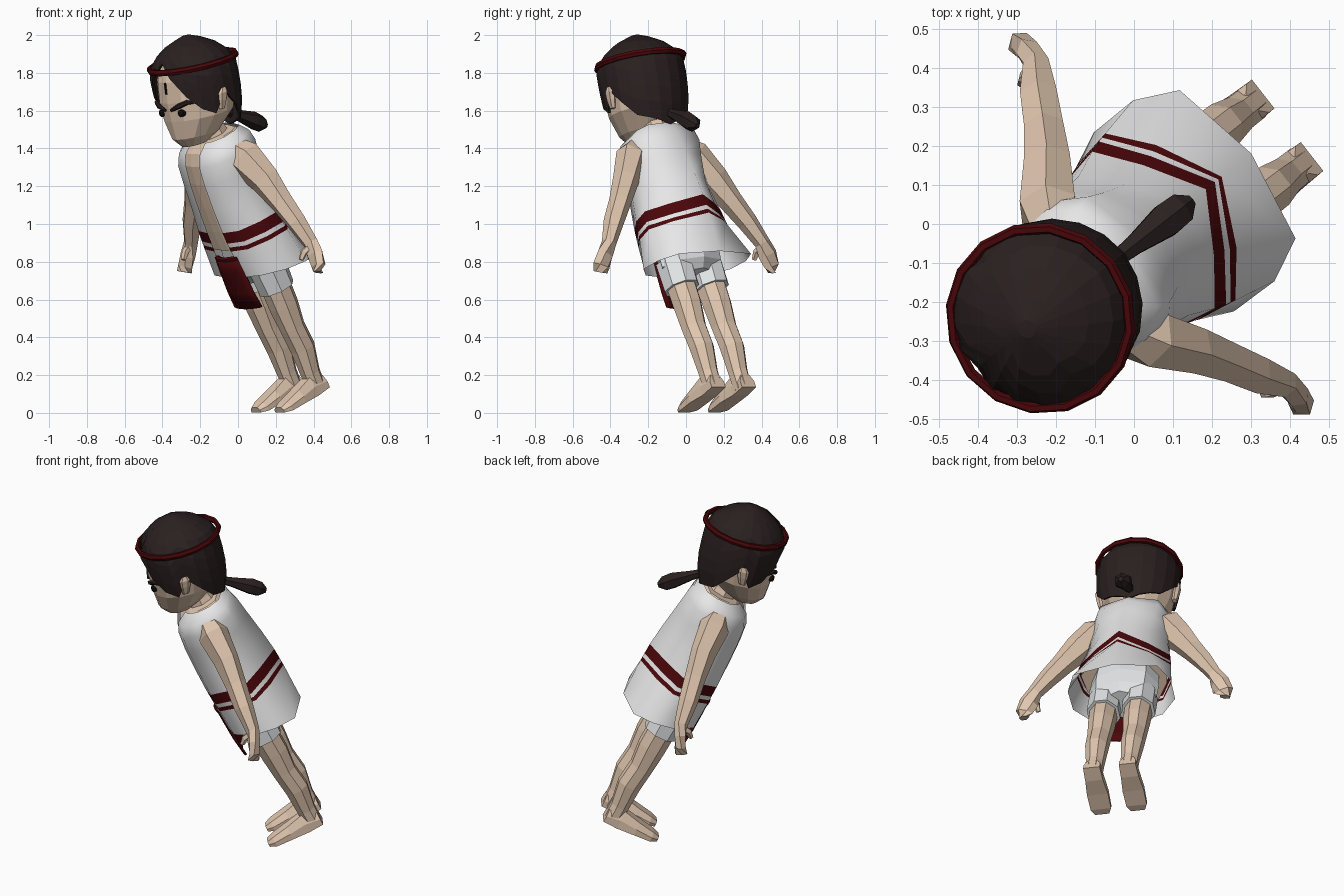
import bpy, bmesh, math
from mathutils import Matrix, Vector

# Frames: root is turned to the facing direction, body leans forward, head nods
R = math.radians
root = Matrix.Rotation(R(-52), 4, 'Z') @ Matrix.Translation((0.043, 0, 0))
body = root @ Matrix.Translation((0, 0.43, 0.13)) @ Matrix.Rotation(R(28), 4, 'X')
head = root @ Matrix.Translation((0, -0.318, 1.738)) @ Matrix.Rotation(R(15), 4, 'X')


def material(name, r, g, b):
    m = bpy.data.materials.new(name)
    m.diffuse_color = (r, g, b, 1)
    return m


SKIN = material("skin", 0.75, 0.57, 0.43)
HAIR = material("dark_hair", 0.023, 0.014, 0.014)
WHITE = material("white_cloth", 0.80, 0.80, 0.80)
SHORTS = material("pale_grey_cloth", 0.77, 0.79, 0.80)
RED = material("dark_red", 0.070, 0.002, 0.003)
BLACK = material("black", 0.006, 0.005, 0.005)


def loft(name, frame, rings, mats, closed=True, caps=True, smooth=False, side=1, row_mat=None):
    """Skin a list of equal rings; side=-1 mirrors across the body."""
    bm = bmesh.new()
    rows = [[bm.verts.new(frame @ Vector((p[0] * side, p[1], p[2]))) for p in r] for r in rings]
    n = len(rows[0])
    for i in range(len(rows) - 1):
        for j in range(n if closed else n - 1):
            k = (j + 1) % n
            f = bm.faces.new((rows[i][j], rows[i][k], rows[i + 1][k], rows[i + 1][j]))
            f.material_index = row_mat(i) if row_mat else 0
    if closed and caps:
        bm.faces.new(rows[0][::-1])
        bm.faces.new(rows[-1])
    bmesh.ops.recalc_face_normals(bm, faces=bm.faces)
    for f in bm.faces:
        f.smooth = smooth
    me = bpy.data.meshes.new(name)
    bm.to_mesh(me)
    bm.free()
    for m in mats:
        me.materials.append(m)
    ob = bpy.data.objects.new(name, me)
    bpy.context.collection.objects.link(ob)
    return ob


def oval(cx, cy, z, rx, ry, n=8, turn=0.0):
    a = [2 * math.pi * i / n + turn for i in range(n)]
    return [(cx + rx * math.sin(t), cy - ry * math.cos(t), z) for t in a]


def sweep(points, radii, n=6):
    """Rings standing across a path; radii are (width, depth) pairs."""
    pts = [Vector(p) for p in points]
    rings = []
    for i, p in enumerate(pts):
        d = pts[min(i + 1, len(pts) - 1)] - pts[max(i - 1, 0)]
        q = d.to_track_quat('Z', 'Y')
        rings.append([p + q @ Vector(v) for v in oval(0, 0, 0, *radii[i], n)])
    return rings


# Vest: open-front shell (height, half width, front, back, half gap, back squareness)
VEST = [(0.75, 0.295, -0.155, 0.27, 0.10, 1.0), (0.905, 0.272, -0.16, 0.28, 0.07, 0.15),
        (0.928, 0.269, -0.16, 0.28, 0.068, 0.05), (0.952, 0.266, -0.16, 0.28, 0.066, 0),
        (1.015, 0.256, -0.16, 0.28, 0.064, 0), (1.15, 0.228, -0.155, 0.27, 0.06, 0.1),
        (1.29, 0.22, -0.145, 0.255, 0.058, 0.5), (1.39, 0.222, -0.13, 0.245, 0.056, 0.8),
        (1.45, 0.205, -0.10, 0.228, 0.06, 0.9), (1.49, 0.15, -0.035, 0.20, 0.06, 0.9)]
SECTION = [((0.68, 0.06), (0.68, 0.06)), ((0.92, 0.30), (0.99, 0.30)),
           ((1.0, 0.56), (1.0, 0.62)), ((0.58, 0.77), (0.82, 0.89))]


def vest_ring(t, w, nf, nb, gap, q, droop=0.0):
    half = [(gap, 0)] + [(w * (a + (c - a) * q), b + (d - b) * q) for (a, b), (c, d) in SECTION]
    pts = half + [(0, 1)] + [(-x, f) for x, f in reversed(half)]
    return [(x, nf + f * (nb - nf), t - droop * f) for x, f in pts]


loft("vest", body, [vest_ring(*r, droop=0.07 if i == 0 else 0) for i, r in enumerate(VEST)],
     [WHITE, RED], closed=False, smooth=True, row_mat=lambda i: 1 if i in (1, 3) else 0)

# Bare torso and neck
torso = [vest_ring(t, w * 0.9, nf + 0.014, nb - 0.025, 0.03, q) for t, w, nf, nb, g, q in VEST[1:]]
loft("torso", body, torso, [SKIN])
loft("neck", body, [oval(0, 0.07, 1.42, 0.10, 0.10), oval(0, 0.07, 1.52, 0.08, 0.08),
                    oval(0, 0.07, 1.66, 0.08, 0.08)], [SKIN])

# Shorts
loft("shorts_hips", body, [oval(0, 0.01, 0.67, 0.10, 0.09), oval(0, 0.01, 0.72, 0.195, 0.125),
                           oval(0, 0.02, 0.82, 0.20, 0.135), oval(0, 0.03, 0.92, 0.19, 0.13)], [SHORTS])

# Hanging front cloth with a rolled top
cloth = []
for t, w, n in [(0.565, 0.112, -0.158), (0.66, 0.105, -0.166), (0.78, 0.098, -0.166), (0.87, 0.09, -0.165)]:
    cloth.append([(w * k / 3, n + 0.02 * (k / 3) ** 2, t) for k in range(-3, 4)])
front_cloth = loft("front_cloth", body, cloth, [RED], closed=False, smooth=True)
front_cloth.modifiers.new("thickness", 'SOLIDIFY').thickness = 0.012
loft("front_cloth_roll", body,
     sweep([(0.09 * k / 3, -0.17 + 0.025 * (k / 3) ** 2, 0.86) for k in range(-3, 4)],
           [(0.015, 0.015)] * 7), [RED])

for s, tag in ((1, "left"), (-1, "right")):
    # Shorts leg, leg and foot
    loft(tag + "_shorts_leg", body, [oval(0.10, 0, 0.60, 0.096, 0.10, 8, 0.39),
                                     oval(0.10, 0, 0.76, 0.094, 0.11, 8, 0.39)], [SHORTS], side=s)
    loft(tag + "_leg", body, [oval(0.10, -0.012, 0.0, 0.052, 0.052, 8, 0.39),
                              oval(0.10, -0.01, 0.10, 0.053, 0.055, 8, 0.39),
                              oval(0.102, 0.005, 0.24, 0.066, 0.07, 8, 0.39),
                              oval(0.102, -0.005, 0.37, 0.068, 0.07, 8, 0.39),
                              oval(0.10, 0.0, 0.50, 0.077, 0.083, 8, 0.39),
                              oval(0.10, 0.0, 0.68, 0.08, 0.085, 8, 0.39)], [SKIN], side=s)
    foot = []
    for n, w, low, top in [(0.036, 0.047, -0.012, 0.06), (-0.05, 0.05, -0.015, 0.09),
                           (-0.15, 0.06, -0.005, 0.068), (-0.25, 0.058, 0.0, 0.05), (-0.29, 0.04, 0.01, 0.038)]:
        foot.append([(0.102 - w, n, low), (0.102 + w, n, low), (0.102 + w, n, (low + top) / 2),
                     (0.102 + w * 0.6, n, top), (0.102 - w * 0.6, n, top), (0.102 - w, n, (low + top) / 2)])
    loft(tag + "_foot", body, foot, [SKIN], side=s)

    # Arm with hand and thumb
    loft(tag + "_arm", root,
         sweep([(0.14, -0.18, 1.40), (0.205, -0.152, 1.35), (0.295, -0.085, 1.235), (0.372, -0.035, 1.12),
                (0.45, 0.008, 1.01), (0.515, 0.052, 0.90), (0.545, 0.058, 0.84), (0.572, 0.06, 0.78),
                (0.575, 0.055, 0.745)],
               [(0.06, 0.07), (0.082, 0.10), (0.068, 0.082), (0.058, 0.064), (0.054, 0.054),
                (0.038, 0.042), (0.035, 0.056), (0.032, 0.052), (0.024, 0.04)]), [SKIN], side=s)
    loft(tag + "_thumb", root, sweep([(0.52, 0.045, 0.88), (0.51, 0.01, 0.85), (0.505, -0.005, 0.81)],
                                     [(0.02, 0.02), (0.02, 0.02), (0.013, 0.013)], 5), [SKIN], side=s)

    # Ear, eye and eyebrow
    loft(tag + "_ear", head, [oval(0.21, -0.02, -0.125, 0.014, 0.018, 6), oval(0.218, -0.012, -0.08, 0.02, 0.03, 6),
                              oval(0.225, -0.005, -0.04, 0.02, 0.034, 6), oval(0.228, 0.0, -0.015, 0.01, 0.02, 6)],
         [SKIN], side=s)
    loft(tag + "_eye", head, sweep([(0.082, -0.18, -0.105), (0.084, -0.202, -0.105), (0.085, -0.208, -0.105)],
                                   [(0.021, 0.021), (0.019, 0.019), (0.01, 0.01)], 10), [BLACK], side=s)
    loft(tag + "_eyebrow", head, sweep([(0.025, -0.214, -0.085), (0.08, -0.205, -0.066),
                                        (0.13, -0.178, -0.05), (0.165, -0.15, -0.058)],
                                       [(0.008, 0.008), (0.013, 0.014), (0.013, 0.013), (0.005, 0.005)]), [HAIR], side=s)

# Face and skull
SKULL = [(-0.30, -0.09, 0.06, 0.07), (-0.25, -0.065, 0.12, 0.135), (-0.15, -0.02, 0.195, 0.188),
         (-0.05, -0.003, 0.215, 0.206), (0.06, 0.005, 0.212, 0.198), (0.14, 0.01, 0.18, 0.165),
         (0.20, 0.01, 0.11, 0.11)]
loft("face", head, [oval(0, cy, h, rx, ry, 14) for h, cy, rx, ry in SKULL], [SKIN])
loft("forehead_mark", head, sweep([(0, -0.204, 0.0), (0, -0.197, 0.06)], [(0.006, 0.006)] * 2), [BLACK])


def lerp(table, x):
    for (x0, y0), (x1, y1) in zip(table, table[1:]):
        if x <= x1:
            return y0 + (y1 - y0) * (x - x0) / (x1 - x0)
    return table[-1][1]


# Hair: shell whose lower edge follows the hairline (angle from the front, height)
HAIRLINE = [(0, 0.165), (18, 0.09), (36, -0.02), (54, -0.10), (72, -0.14), (90, -0.035),
            (108, -0.12), (126, -0.20), (180, -0.265)]
DOME = [(-0.265, 0.76), (-0.19, 0.90), (-0.10, 0.98), (0, 1.01), (0.09, 1.01), (0.13, 0.96), (0.18, 0.79),
        (0.23, 0.50), (0.267, 0.10)]
hair = []
for row in range(9):
    ring = []
    for i in range(20):
        a = i * 18
        low = lerp(HAIRLINE, min(a, 360 - a))
        h = 0.267 - (0.267 - low) * (row / 8) ** 1.5
        r = lerp(DOME, h)
        ring.append((0.235 * r * math.sin(R(a)), 0.004 - 0.231 * r * math.cos(R(a)), h))
    hair.append(ring)
hair_ob = loft("hair", head, hair, [HAIR], caps=False)
hair_ob.modifiers.new("thickness", 'SOLIDIFY').thickness = 0.012
loft("hair_crown", head, [hair[0], [(x * 0.1, y * 0.1, z + 0.001) for x, y, z in hair[0]]], [HAIR])

# Ponytail
loft("ponytail", root, sweep([(0, -0.14, 1.62), (0, -0.07, 1.585), (0, -0.03, 1.575), (0, 0.07, 1.548),
                              (0, 0.12, 1.53), (0, 0.155, 1.52)],
                             [(0.03, 0.03), (0.026, 0.026), (0.03, 0.03), (0.05, 0.048), (0.046, 0.044),
                              (0.015, 0.015)]), [HAIR])

# Headband
band = []
for i in range(17):
    a = 2 * math.pi * i / 16
    band.append([((0.236 + 0.014 * math.cos(b)) * math.sin(a),
                  0.012 - (0.236 + 0.014 * math.cos(b)) * math.cos(a),
                  0.122 + 0.018 * math.sin(b)) for b in (k * math.pi / 3 for k in range(6))])
loft("headband", head, band, [RED], caps=False)
